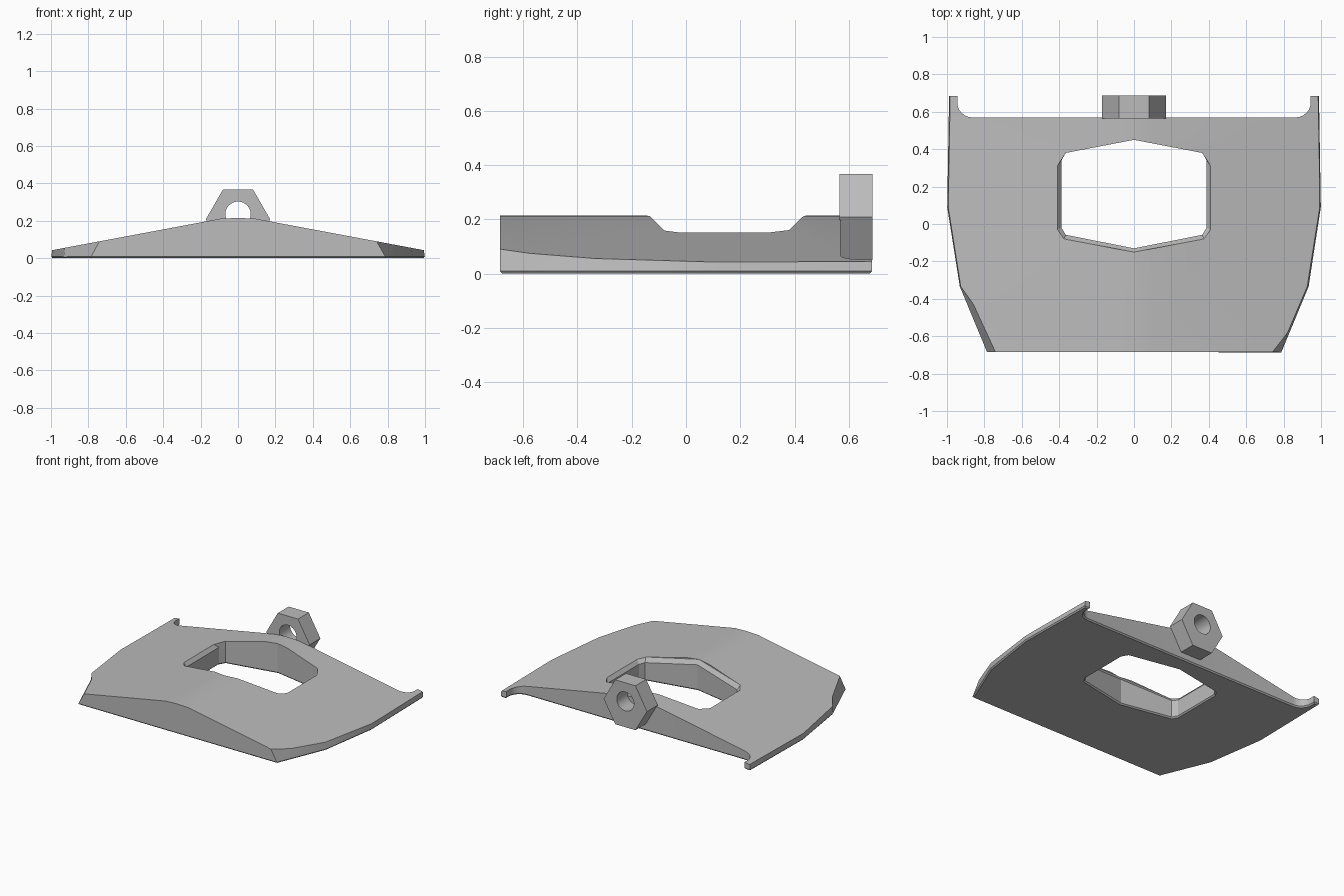
import bpy, bmesh, math

if "Cube" in bpy.data.objects:
    bpy.data.objects.remove(bpy.data.objects["Cube"])

grey = bpy.data.materials.new("plain grey")
grey.use_nodes = True
colour = (0.5, 0.5, 0.5, 1)
grey.diffuse_color = colour
grey.node_tree.nodes["Principled BSDF"].inputs["Base Color"].default_value = colour


def loft(name, rings, helper=False):
    """Closed solid through a stack of rings with equal point counts."""
    bm = bmesh.new()
    rows = [[bm.verts.new(p) for p in ring] for ring in rings]
    n = len(rows[0])
    for a, b in zip(rows, rows[1:]):
        for i in range(n):
            j = (i + 1) % n
            bm.faces.new((a[i], a[j], b[j], b[i]))
    bm.faces.new(rows[0])
    bm.faces.new(rows[-1])
    bmesh.ops.recalc_face_normals(bm, faces=bm.faces)
    mesh = bpy.data.meshes.new(name)
    bm.to_mesh(mesh)
    bm.free()
    obj = bpy.data.objects.new(name, mesh)
    mesh.materials.append(grey)
    bpy.context.collection.objects.link(obj)
    obj.hide_render = helper
    return obj


def cut(obj, tool, operation):
    mod = obj.modifiers.new(operation, "BOOLEAN")
    mod.operation, mod.solver, mod.object = operation, "EXACT", tool
    bpy.context.view_layer.objects.active = obj
    bpy.ops.object.modifier_apply(modifier=mod.name)
    bpy.data.objects.remove(tool)


def mirrored(half):
    """Complete an outline given for +x."""
    return half + [(-x, y) for x, y in reversed(half) if x > 0]


def roof(x):
    x = abs(x)
    return 0.215 - 0.003 * x / 0.09 if x < 0.09 else 0.212 - 0.187 * (x - 0.09)


# Plate: outline with rear prongs, side walls leaning inward
front_side = [(0.79, -0.685), (0.935, -0.335), (1.0, 0.09), (0.99, 0.685)]
leaned = [(0.657, -0.685), (0.865, -0.19), (0.945, 0.09), (0.945, 0.685)]
rear = [(0.945, 0.685), (0.945, 0.65)]
for k in range(1, 7):
    a = math.radians(15 * k)
    rear.append((0.865 + 0.08 * math.cos(a), 0.65 - 0.08 * math.sin(a)))
low = mirrored(front_side + rear)
high = mirrored([(x + (0.79 - 0.657 - 0.133) if i == 0 else x, y)
                 for i, (x, y) in enumerate(leaned)] + rear)
# The lean is kept small enough that the prongs keep a flat top
wall_top = 0.25
low_z = 0.0
lean = [0.137, 0.04, 0.04, 0.03]
high = mirrored([(x - d, y) for (x, y), d in zip(front_side, lean)] + rear)
plate = loft("plate", [[(x, y, low_z) for x, y in low],
                       [(x, y, wall_top) for x, y in high]])

# Shallow pitched top with a softened ridge
pitch = [(-1.2, -0.2), (1.2, -0.2)]
pitch += [(x, roof(x)) for x in (1.2, 0.09, 0, -0.09, -1.2)]
cut(plate, loft("roof_cutter", [[(x, y, z) for x, z in pitch] for y in (-1, 1)], True),
    "INTERSECT")

# Window with a sloping rim on the front and sides
outer = mirrored([(0, -0.15), (0.375, -0.08), (0.41, -0.03), (0.41, 0.31),
                  (0.365, 0.38), (0, 0.45)])
inner = mirrored([(0, -0.13), (0.365, -0.058), (0.388, -0.02), (0.388, 0.34),
                  (0.365, 0.38), (0, 0.45)])
window = loft("window_cutter", [
    [(x, y, -0.1) for x, y in inner],
    [(x, y, roof(x) - 0.03) for x, y in inner],
    [(x, y, roof(x) + 0.001) for x, y in outer],
    [(x, y, 0.4) for x, y in outer]], True)
cut(plate, window, "DIFFERENCE")

# Small chamfer round the underside
bm = bmesh.new()
bm.from_mesh(plate.data)
bmesh.ops.remove_doubles(bm, verts=bm.verts, dist=0.0005)
bmesh.ops.dissolve_limit(bm, angle_limit=0.002, verts=bm.verts, edges=bm.edges)
rim = [e for e in bm.edges if all(v.co.z < 0.001 for v in e.verts)
       and e.is_manifold and e.calc_face_angle() > 0.5]
bmesh.ops.bevel(bm, geom=rim, offset=0.009, segments=1, affect="EDGES")
bm.to_mesh(plate.data)
bm.free()

# Hexagonal rear lug with a round bore
hexagon = [(0.172, 0.208), (0.08, 0.368), (-0.08, 0.368),
           (-0.172, 0.208), (-0.08, 0.05), (0.08, 0.05)]
lug = loft("rear_lug", [[(x, y, z) for x, z in hexagon] for y in (0.565, 0.687)])
turn = [math.tau * k / 32 for k in range(32)]
bore = loft("bore_cutter", [[(0.068 * math.cos(a), y, 0.235 + 0.068 * math.sin(a))
                             for a in turn] for y in (0.5, 0.8)], True)
cut(lug, bore, "DIFFERENCE")

for obj in (plate, lug):
    bpy.ops.object.select_all(action="DESELECT")
    obj.select_set(True)
    bpy.context.view_layer.objects.active = obj
    bpy.ops.object.shade_smooth_by_angle(angle=math.radians(20))
